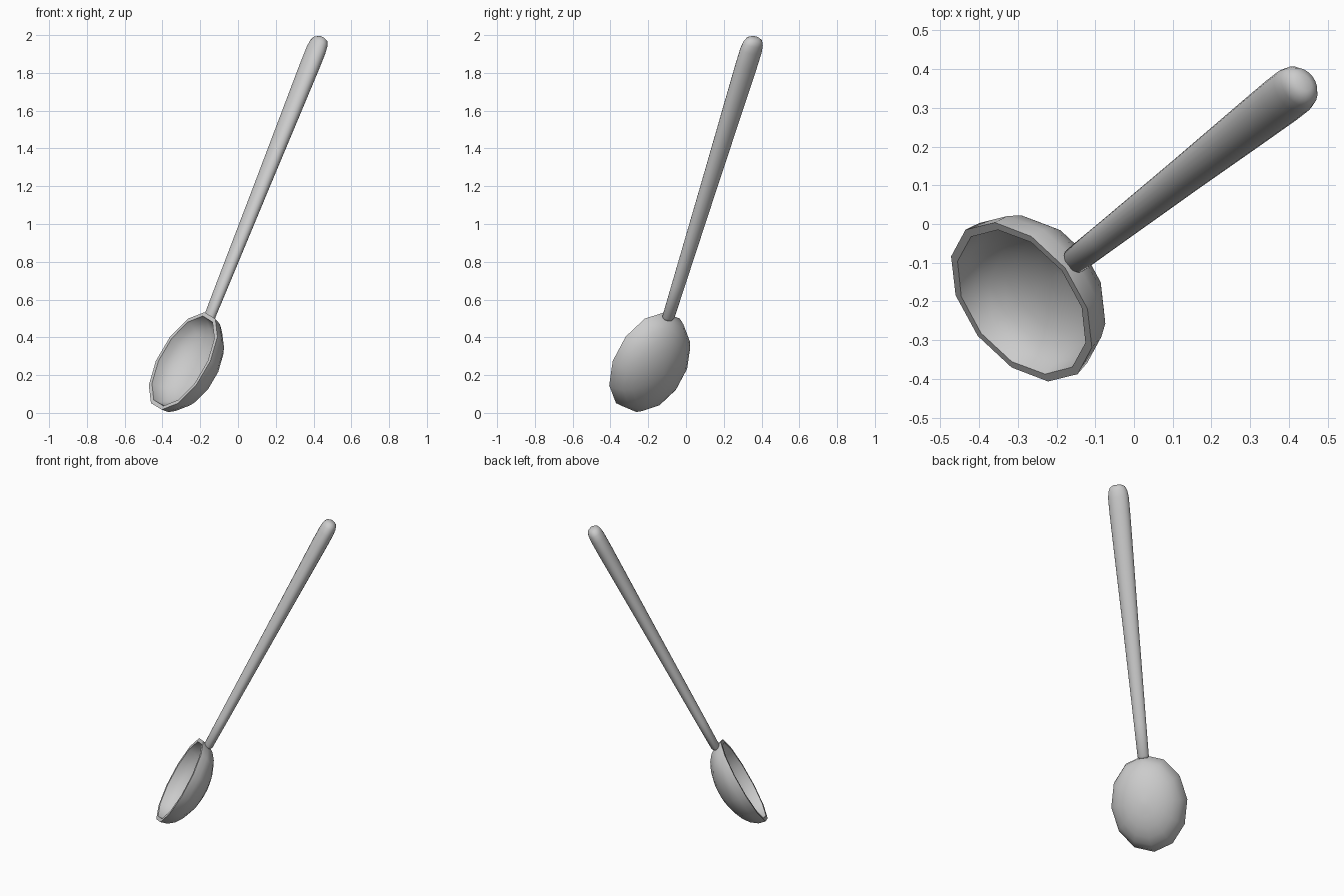
import bpy, bmesh
from math import sin, cos, pi, radians
from mathutils import Vector, Matrix

if "Cube" in bpy.data.objects:
    bpy.data.objects.remove(bpy.data.objects["Cube"])

# Spoon leans in the vertical plane containing U; W is the width direction
U = Vector((0.79, 0.613, 0)).normalized()
W = Vector((U.y, -U.x, 0))
Z = Vector((0, 0, 1))


def frame(u, z, lean):
    """Matrix with local x = along the spoon, y = width, z = out of the open face."""
    a = radians(lean)
    t = U * sin(a) + Z * cos(a)
    n = Z * sin(a) - U * cos(a)
    m = Matrix((t, W, n)).transposed().to_4x4()
    m.translation = U * u - W * 0.019 + Z * z
    return m


def loft(name, rings, segs, place, matrix):
    """Bridge elliptical rings (a, b, h) and close both ends."""
    bm = bmesh.new()
    loops = []
    for a, b, h in rings:
        loops.append([bm.verts.new(matrix @ place(a * cos(2 * pi * i / segs),
                                                  b * sin(2 * pi * i / segs), h))
                      for i in range(segs)])
    for p, q in zip(loops, loops[1:]):
        for i in range(segs):
            j = (i + 1) % segs
            bm.faces.new((p[i], p[j], q[j], q[i]))
    for end in (loops[0], loops[-1]):
        bmesh.ops.poke(bm, faces=[bm.faces.new(end)])
    bmesh.ops.recalc_face_normals(bm, faces=bm.faces)
    mesh = bpy.data.meshes.new(name)
    bm.to_mesh(mesh)
    bm.free()
    ob = bpy.data.objects.new(name, mesh)
    bpy.context.collection.objects.link(ob)
    bpy.ops.object.select_all(action='DESELECT')
    bpy.context.view_layer.objects.active = ob
    ob.select_set(True)
    bpy.ops.object.shade_smooth_by_angle(angle=radians(50))
    return ob


# Bowl: outer half ellipsoid up to the rim, then the inner wall back down
def shell(a, b, d, angles):
    return [(a * sin(radians(g)), b * sin(radians(g)), -d * cos(radians(g))) for g in angles]


angles = (4, 18, 32, 46, 60, 75, 90)
bowl_rings = shell(0.295, 0.236, 0.171, angles)
bowl_rings += shell(0.272, 0.213, 0.148, reversed(angles))
loft("bowl", bowl_rings, 12, lambda x, y, h: Vector((x, y, h)), frame(-0.353, 0.275, 29))

# Handle: oval rod, thin at the bowl and swelling toward a rounded end
handle_rings = [(0.018, 0.026, -0.006), (0.027, 0.035, 0.006), (0.030, 0.038, 0.20),
                (0.037, 0.049, 0.80), (0.044, 0.060, 1.30), (0.047, 0.064, 1.50),
                (0.047, 0.064, 1.59), (0.044, 0.058, 1.63), (0.036, 0.046, 1.654),
                (0.018, 0.024, 1.666)]
loft("handle", handle_rings, 20, lambda x, y, h: Vector((h, y, x)), frame(-0.18, 0.50, 26.8))
